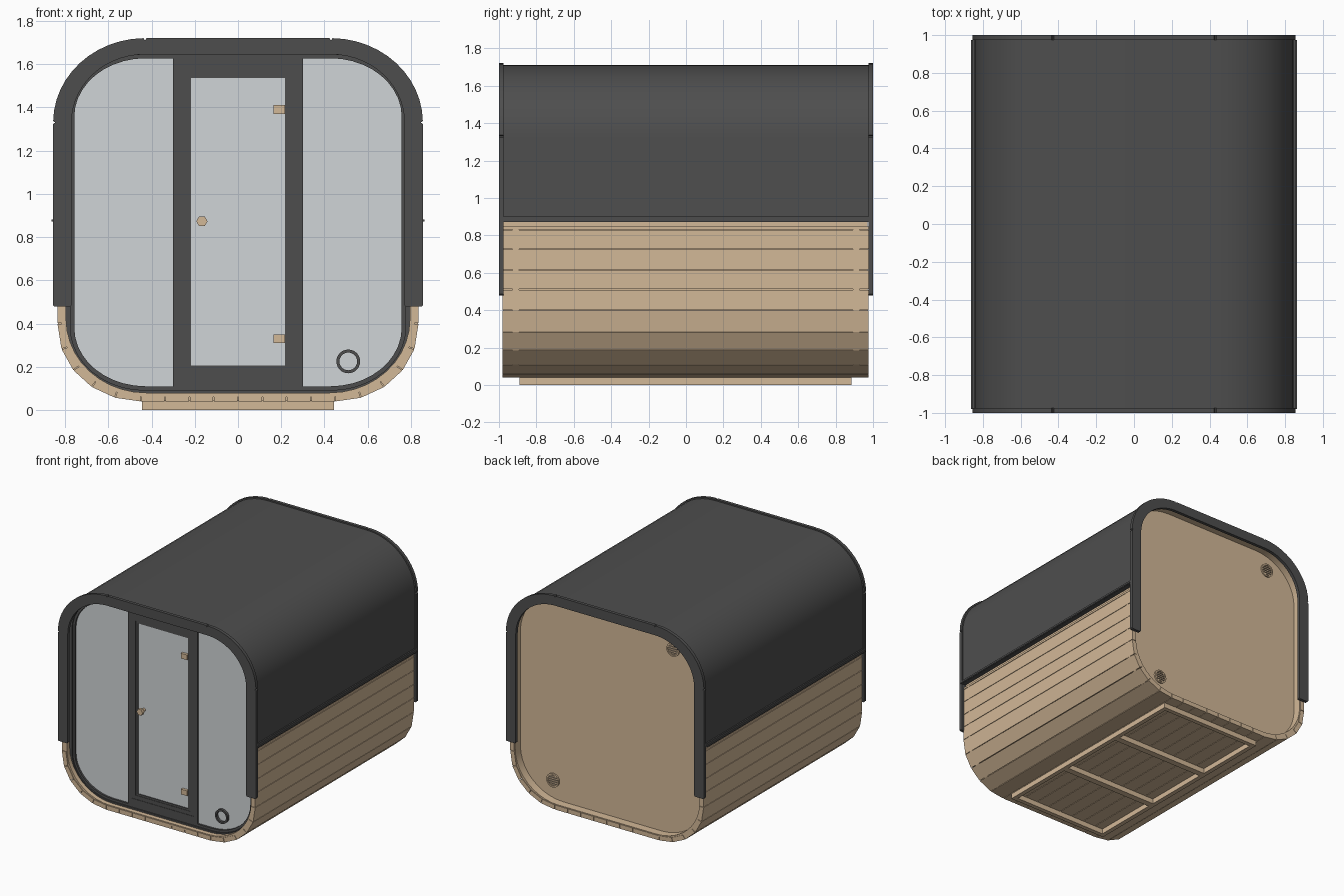
import bpy, bmesh, math

old = bpy.data.objects.get("Cube")
if old:
    bpy.data.objects.remove(old, do_unlink=True)


def material(name, rgb):
    m = bpy.data.materials.new(name)
    m.use_nodes = True
    m.diffuse_color = (*rgb, 1)
    m.node_tree.nodes["Principled BSDF"].inputs["Base Color"].default_value = (*rgb, 1)
    return m


WOOD = material("pale_wood", (0.65, 0.48, 0.31))
DARK = material("charcoal", (0.076, 0.076, 0.076))
GLASS = material("frosted_glass", (0.63, 0.66, 0.68))


def finish(name, bm, mat, smooth=False):
    bmesh.ops.recalc_face_normals(bm, faces=bm.faces)
    me = bpy.data.meshes.new(name)
    bm.to_mesh(me)
    bm.free()
    me.materials.append(mat)
    ob = bpy.data.objects.new(name, me)
    bpy.context.collection.objects.link(ob)
    if smooth:
        bpy.ops.object.select_all(action="DESELECT")
        ob.select_set(True)
        bpy.context.view_layer.objects.active = ob
        bpy.ops.object.shade_smooth_by_angle(angle=math.radians(30))
    return ob


def arc(cx, cz, rx, rz, a0, a1, n):
    angles = [math.radians(a0 + (a1 - a0) * i / n) for i in range(n + 1)]
    return [(cx + rx * math.cos(a), cz + rz * math.sin(a)) for a in angles]


def rounded(hw, z0, z1, rx, rz, n=10):
    x, lo, hi = hw - rx, z0 + rz, z1 - rz
    return (arc(x, hi, rx, rz, 0, 90, n) + arc(-x, hi, rx, rz, 90, 180, n)
            + arc(-x, lo, rx, rz, 180, 270, n) + arc(x, lo, rx, rz, 270, 360, n))


def rect(x0, x1, z0, z1):
    return [(x0, z0), (x1, z0), (x1, z1), (x0, z1)]


def add_strip(bm, outer, inner, y0, y1, closed=False):
    """Band between two x-z outlines, extruded from y0 to y1."""
    rows = [[bm.verts.new((x, y, z)) for x, z in pts]
            for pts, y in ((outer, y0), (inner, y0), (inner, y1), (outer, y1))]
    n = len(outer)
    for i in range(n if closed else n - 1):
        j = (i + 1) % n
        for k in range(4):
            a, b = rows[k], rows[(k + 1) % 4]
            bm.faces.new((a[i], a[j], b[j], b[i]))
    if not closed:
        for i in (0, n - 1):
            bm.faces.new([r[i] for r in rows])


def strip(name, outer, inner, y0, y1, mat, closed=False, smooth=False):
    bm = bmesh.new()
    add_strip(bm, outer, inner, y0, y1, closed)
    return finish(name, bm, mat, smooth)


def prism(name, pts, y0, y1, mat):
    bm = bmesh.new()
    a = [bm.verts.new((x, y0, z)) for x, z in pts]
    b = [bm.verts.new((x, y1, z)) for x, z in pts]
    bm.faces.new(a)
    bm.faces.new(b)
    for i in range(len(pts)):
        j = (i + 1) % len(pts)
        bm.faces.new((a[i], a[j], b[j], b[i]))
    return finish(name, bm, mat)


def mirror(pts):
    return [(-x, z) for x, z in pts]


# Lower wooden cladding: individual planks wrapped around the hull
def cladding_path(d):
    side = [(0.835 - d, z) for z in (0.85, 0.83, 0.725, 0.615, 0.51, 0.40)]
    bend = arc(0.45, 0.39, 0.385 - d, 0.35 - d, 0, -90, 5)[1:]
    half = side + bend
    floor = [(0.45 - 0.1125 * i, 0.04 + d) for i in range(1, 8)]
    return half + floor + mirror(half)[::-1]


def lerp(p, q, t):
    return (p[0] + (q[0] - p[0]) * t, p[1] + (q[1] - p[1]) * t)


outer, inner = cladding_path(0), cladding_path(0.035)
bm = bmesh.new()
for i in range(len(outer) - 1):
    t = 0.002 / math.dist(outer[i], outer[i + 1])
    add_strip(bm, *[[lerp(p[i], p[i + 1], t), lerp(p[i], p[i + 1], 1 - t)]
                    for p in (outer, inner)], -0.98, 0.975)
finish("cladding_planks", bm, WOOD)
for name, y in (("front_rib", -0.91), ("back_rib", 0.91)):
    strip(name, cladding_path(0.002), inner, y - 0.018, y + 0.018, WOOD)

# Hull lining behind the planks
strip("hull_lining", rounded(0.817, 0.06, 1.685, 0.39, 0.36),
      rounded(0.795, 0.08, 1.66, 0.37, 0.34), -0.975, 0.97, WOOD, True, True)


# Roof covering and its lower flashing
def hood(hw, top, bottom, rx, rz, n=12):
    side = [(hw, bottom)] + arc(hw - rx, top - rz, rx, rz, 0, 90, n)
    return side + mirror(side)[::-1]


strip("roof_cover", hood(0.845, 1.71, 0.875, 0.415, 0.385),
      hood(0.818, 1.685, 0.875, 0.39, 0.36), -0.98, 0.975, DARK, smooth=True)
for side, s in (("left", 1), ("right", -1)):
    prism(side + "_flashing", rect(s * 0.83, s * 0.855, 0.872, 0.9), -0.98, 0.975, DARK)
    prism(side + "_drip_lip", rect(s * 0.85, s * 0.863, 0.873, 0.882), -0.98, 0.975, DARK)

# Hood trim at both ends: legs, bends and a top bar, notched at the joints
for end, y0, y1 in (("front", -1.0, -0.975), ("back", 0.975, 1.0)):
    bend_out = [(0.845, 1.33)] + arc(0.43, 1.33, 0.425, 0.39, 1, 89, 12) + [(0.43, 1.71)]
    bend_in = arc(0.43, 1.33, 0.34, 0.315, 0, 90, 14)
    for side, flip in (("left", list), ("right", mirror)):
        strip(f"{end}_{side}_trim_bend", flip(bend_out), flip(bend_in), y0, y1, DARK, smooth=True)
        leg = [(0.777, 0.478), (0.848, 0.478), (0.855, 0.485), (0.855, 1.323),
               (0.845, 1.33), (0.77, 1.33), (0.77, 0.485)]
        prism(f"{end}_{side}_trim_leg", flip(leg), y0, y1, DARK)
    top_edge = [(0.43, 1.645), (0.43, 1.71), (0.423, 1.72)]
    prism(end + "_top_trim", top_edge + mirror(top_edge)[::-1], y0, y1, DARK)

# Back wall
prism("back_wall", rounded(0.8, 0.075, 1.665, 0.37, 0.34), 0.885, 0.906, WOOD)

# Front wall: glazing with a stepped dark frame
opening = rounded(0.757, 0.11, 1.627, 0.33, 0.27)
middle = rounded(0.775, 0.092, 1.645, 0.345, 0.29)
prism("front_glazing", rounded(0.79, 0.085, 1.655, 0.36, 0.32), -0.915, -0.905, GLASS)
strip("glazing_frame", rounded(0.8, 0.075, 1.665, 0.37, 0.34), middle,
      -0.94, -0.90, DARK, True, True)
strip("glazing_bead", middle, opening, -0.93, -0.90, DARK, True, True)


# Door: stepped frame, leaf, hinges and knob
def door_outline(hw, z0, z1):
    return rect(-hw, hw, z0, z1)


steps = [door_outline(0.3, 0.105, 1.63), door_outline(0.265, 0.16, 1.577),
         door_outline(0.235, 0.19, 1.55), door_outline(0.217, 0.205, 1.535)]
for name, i, y in (("door_jamb", 0, -0.93), ("door_stop", 1, -0.927), ("door_edge", 2, -0.924)):
    strip(name, steps[i], steps[i + 1], y, -0.90, DARK, True)
prism("door_glass", steps[3], -0.918, -0.905, GLASS)
for name, z in (("lower_hinge", 0.33), ("upper_hinge", 1.39)):
    prism(name, rect(0.165, 0.217, z - 0.02, z + 0.02), -0.94, -0.915, WOOD)
prism("knob_stem", arc(-0.167, 0.873, 0.012, 0.012, 0, 330, 11), -0.955, -0.915, WOOD)
prism("door_knob", arc(-0.167, 0.873, 0.026, 0.026, 0, 300, 5), -0.975, -0.95, WOOD)


# Vents: a ring in the glazing and two slatted discs in the back wall
def circle(x, z, r):
    return arc(x, z, r, r, 0, 345, 23)


strip("front_vent_ring", circle(0.51, 0.225, 0.055), circle(0.51, 0.225, 0.041),
      -0.935, -0.91, DARK, True, True)
for name, x, z in (("lower_vent", 0.51, 0.228), ("upper_vent", -0.527, 1.525)):
    prism(name + "_back", circle(x, z, 0.045), 0.9, 0.909, DARK)
    strip(name + "_ring", circle(x, z, 0.054), circle(x, z, 0.043), 0.9, 0.918, WOOD, True)
    bm = bmesh.new()
    for i in range(-2, 3):
        dz = i * 0.016
        w = math.sqrt(0.043 ** 2 - dz ** 2)
        add_strip(bm, [(x - w, z + dz + 0.004), (x + w, z + dz + 0.004)],
                  [(x - w, z + dz - 0.004), (x + w, z + dz - 0.004)], 0.906, 0.916)
    finish(name + "_slats", bm, WOOD)

# Ladder base under the floor
for side, s in (("left", 1), ("right", -1)):
    prism(side + "_base_rail", rect(s * 0.41, s * 0.445, 0, 0.045), -0.89, 0.885, WOOD)
for i, (y0, y1) in enumerate(((-0.89, -0.855), (-0.32, -0.27), (0.27, 0.32), (0.85, 0.885))):
    prism(f"base_crossbar_{i + 1}", rect(-0.41, 0.41, 0, 0.045), y0, y1, WOOD)
